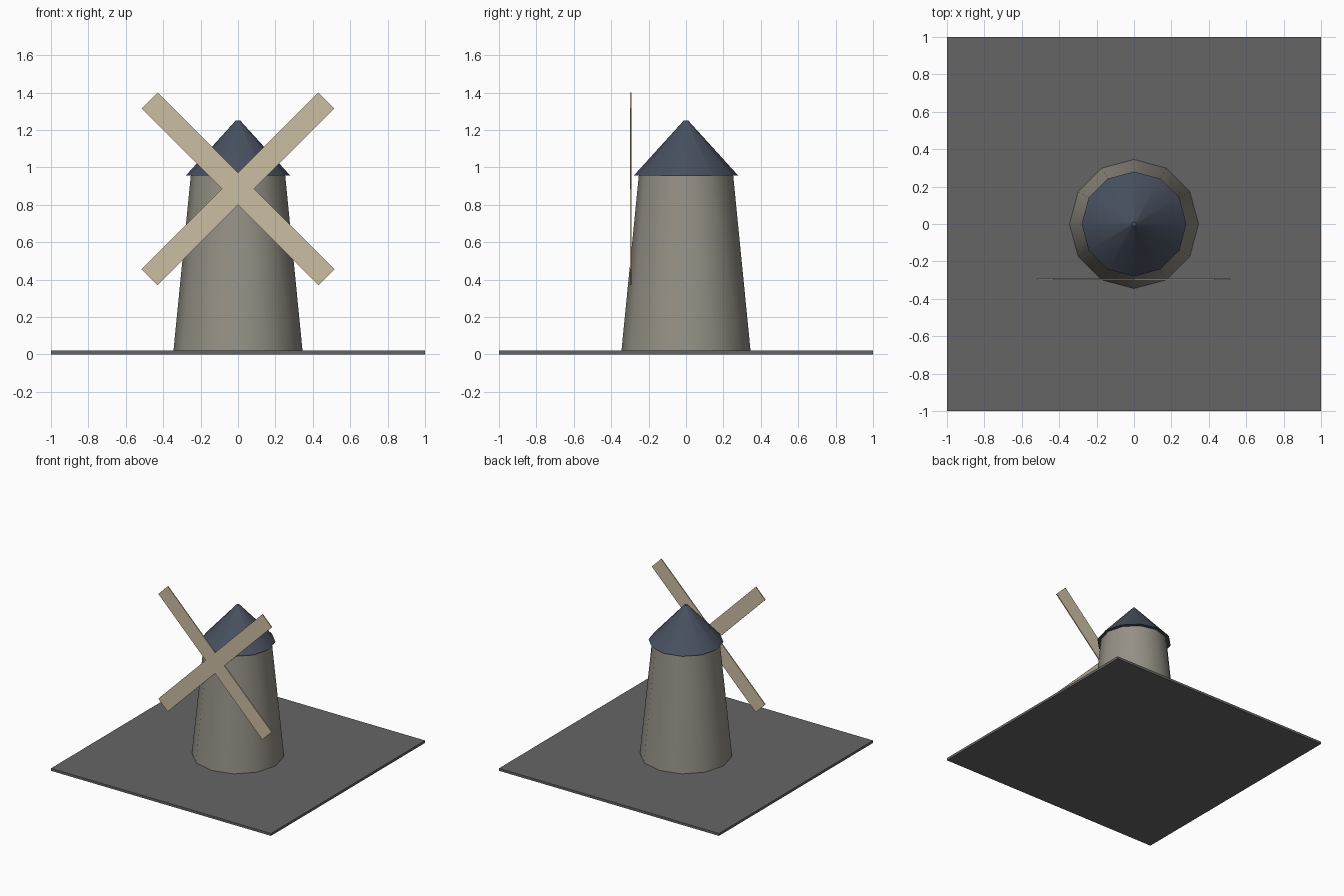
import bpy
import math

old = bpy.data.objects.get("Cube")
if old:
    bpy.data.objects.remove(old, do_unlink=True)


def material(name, rgb):
    mat = bpy.data.materials.new(name)
    mat.use_nodes = True
    mat.diffuse_color = (*rgb, 1)
    mat.node_tree.nodes["Principled BSDF"].inputs["Base Color"].default_value = (*rgb, 1)
    return mat


ground_grey = material("ground grey", (0.13, 0.13, 0.13))
stone = material("warm stone", (0.30, 0.28, 0.24))
slate = material("slate blue", (0.065, 0.08, 0.115))
pale_wood = material("pale wood", (0.60, 0.51, 0.36))


def finish(name, mat):
    obj = bpy.context.object
    obj.name = name
    obj.data.materials.append(mat)
    return obj


def box(name, size, location, mat, turn=0):
    bpy.ops.mesh.primitive_cube_add(size=1, location=location, rotation=(0, turn, 0))
    obj = finish(name, mat)
    obj.scale = size
    return obj


def tapered(name, r_low, r_high, z_low, z_high, mat):
    bpy.ops.mesh.primitive_cone_add(vertices=12, radius1=r_low, radius2=r_high,
                                    depth=z_high - z_low,
                                    location=(0, 0, (z_low + z_high) / 2))
    obj = finish(name, mat)
    bpy.ops.object.shade_smooth_by_angle(angle=math.radians(35))
    return obj


# Ground slab, tower and roof
box("ground", (2, 2, 0.02), (0, 0, 0.01), ground_grey)
tapered("tower", 0.345, 0.252, 0.02, 0.96, stone)
tapered("roof", 0.28, 0.012, 0.955, 1.25, slate)

# Two crossed sail blades in front of the tower
for name, side in (("sail_rising_left", 1), ("sail_rising_right", -1)):
    box(name, (0.12, 0.008, 1.336), (0, -0.295, 0.885), pale_wood, side * math.pi / 4)
